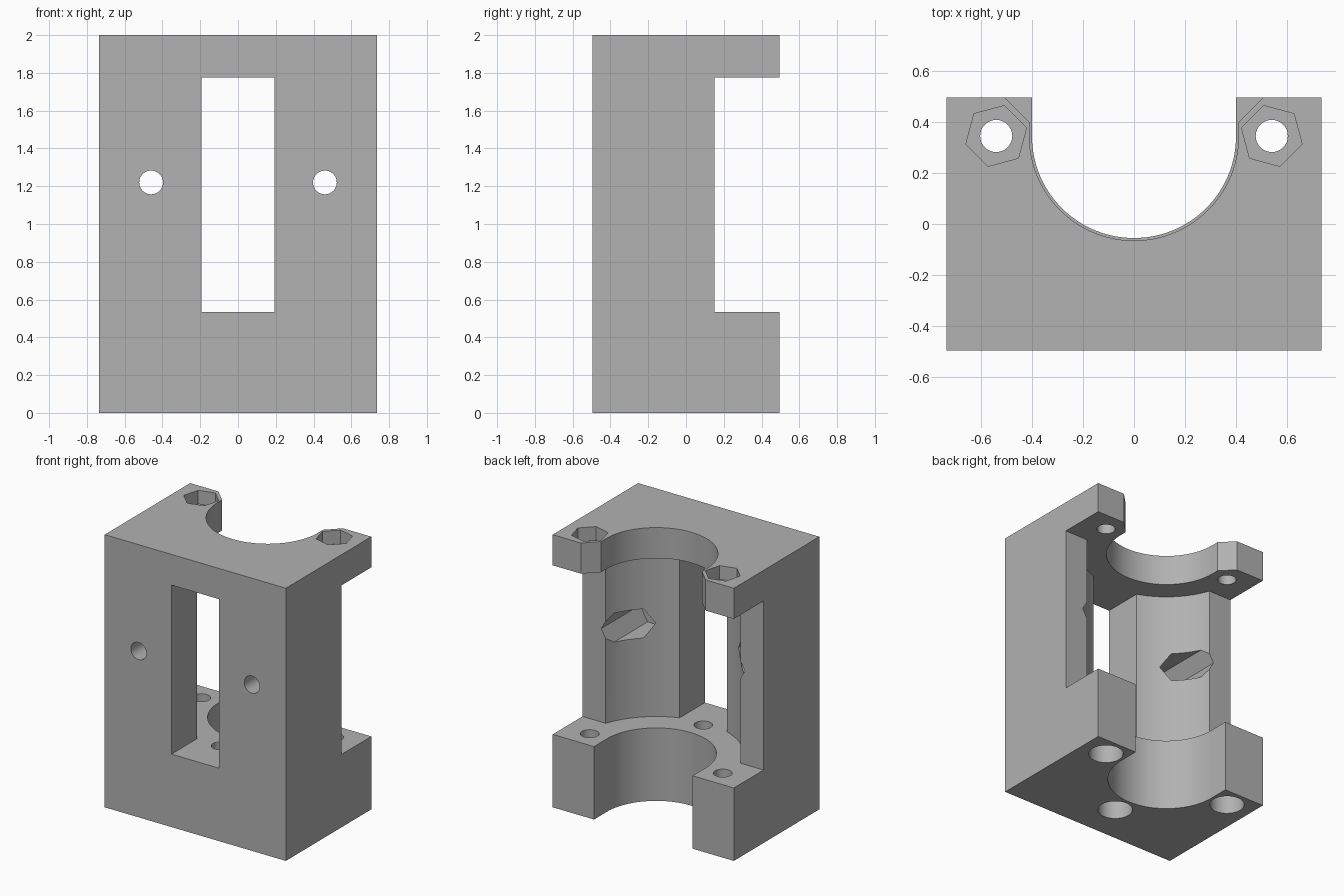
import bpy, bmesh
from math import sin, cos, acos, asin, pi, radians

if "Cube" in bpy.data.objects:
    bpy.data.objects.remove(bpy.data.objects["Cube"], do_unlink=True)

HX, HY, H = 0.735, 0.495, 2.0        # block half sizes and height
LOW, HIGH = 0.535, 1.775             # window between the two flanges
AXIS_Y = 0.345                       # centre line of the round channel
BACK_Y, SLOT = 0.15, 0.193
OUT = 1.0                            # beyond every side of the block

grey = bpy.data.materials.new("light grey")
grey.use_nodes = True
colour = (0.445, 0.445, 0.445, 1)
grey.diffuse_color = colour
grey.node_tree.nodes["Principled BSDF"].inputs["Base Color"].default_value = colour


def prism(name, outline, lo, hi, axis="Z"):
    """Extrude a closed outline between lo and hi along Z or Y."""
    bm = bmesh.new()

    def place(u, v, w):
        return (u, v, w) if axis == "Z" else (u, w, v)

    a = [bm.verts.new(place(u, v, lo)) for u, v in outline]
    b = [bm.verts.new(place(u, v, hi)) for u, v in outline]
    bm.faces.new(a)
    bm.faces.new(b)
    for i in range(len(a)):
        j = (i + 1) % len(a)
        bm.faces.new((a[i], a[j], b[j], b[i]))
    bmesh.ops.recalc_face_normals(bm, faces=bm.faces)
    mesh = bpy.data.meshes.new(name)
    bm.to_mesh(mesh)
    bm.free()
    mesh.materials.append(grey)
    obj = bpy.data.objects.new(name, mesh)
    bpy.context.collection.objects.link(obj)
    return obj


def arc(r, start, end, n, cx=0, cy=AXIS_Y):
    return [(cx + r * cos(start + (end - start) * i / n),
             cy + r * sin(start + (end - start) * i / n)) for i in range(n + 1)]


def ring(r, n, cx, cy, turn=0):
    return arc(r, radians(turn), radians(turn) + 2 * pi, n, cx, cy)[:-1]


# Main block
block = prism("bearing_block", [(-HX, -HY), (HX, -HY), (HX, HY), (-HX, HY)], 0, H)
cutters = []


def cut(*args, **kw):
    cutters.append(prism("cutter", *args, **kw))


# Middle window: open back, wide round channel and front slot in one outline
R = 0.58
rim = asin((BACK_Y - AXIS_Y) / R)
lip = -acos(SLOT / R)
right = [(SLOT, -OUT)] + arc(R, lip, rim, 32) + [(OUT, BACK_Y), (OUT, OUT)]
cut(right + [(-x, y) for x, y in reversed(right)], LOW, HIGH)

# Channel through the bottom flange, straight sided
cut([(-0.4, OUT)] + arc(0.4, pi, 2 * pi, 64) + [(0.4, OUT)], -0.1, LOW + 0.07)

# Channel through the top flange, with chamfered mouth
cut([(-0.505, OUT), (-0.505, HY), (-0.41, 0.4)] + arc(0.41, pi, 2 * pi, 64)
    + [(0.41, 0.4), (0.505, HY), (0.505, OUT)], HIGH - 0.1, H + 0.1)

# Screw holes with counterbores below
for x, y in ((-0.54, AXIS_Y), (0.54, AXIS_Y), (0, -0.2)):
    cut(ring(0.063, 32, x, y), -0.1, LOW + 0.07)
    cut(ring(0.118, 32, x, y), -0.1, 0.3)

for side in (-1, 1):
    # Top flange holes with hexagonal nut pockets
    cut(ring(0.063, 32, side * 0.54, AXIS_Y), HIGH - 0.07, H + 0.1)
    cut(ring(0.123, 6, side * 0.54, AXIS_Y, -side * 15), H - 0.1, H + 0.1)
    # Front mounting holes with deep hexagonal pockets from the back
    cut(ring(0.063, 32, side * 0.46, 1.22), -OUT, 0.1, axis="Y")
    cut(ring(0.123, 6, side * 0.46, 1.22), -0.3, 0.4, axis="Y")

# Carve every cutter out of the block
bpy.context.view_layer.objects.active = block
for c in cutters:
    c.hide_render = True
    m = block.modifiers.new("carve", "BOOLEAN")
    m.operation, m.solver, m.object = "DIFFERENCE", "EXACT", c
    bpy.ops.object.modifier_apply(modifier=m.name)
    bpy.data.objects.remove(c, do_unlink=True)

# Smooth the round walls, keep the edges sharp
for o in bpy.context.selected_objects:
    o.select_set(False)
block.select_set(True)
bpy.ops.object.shade_smooth_by_angle(angle=radians(25))
